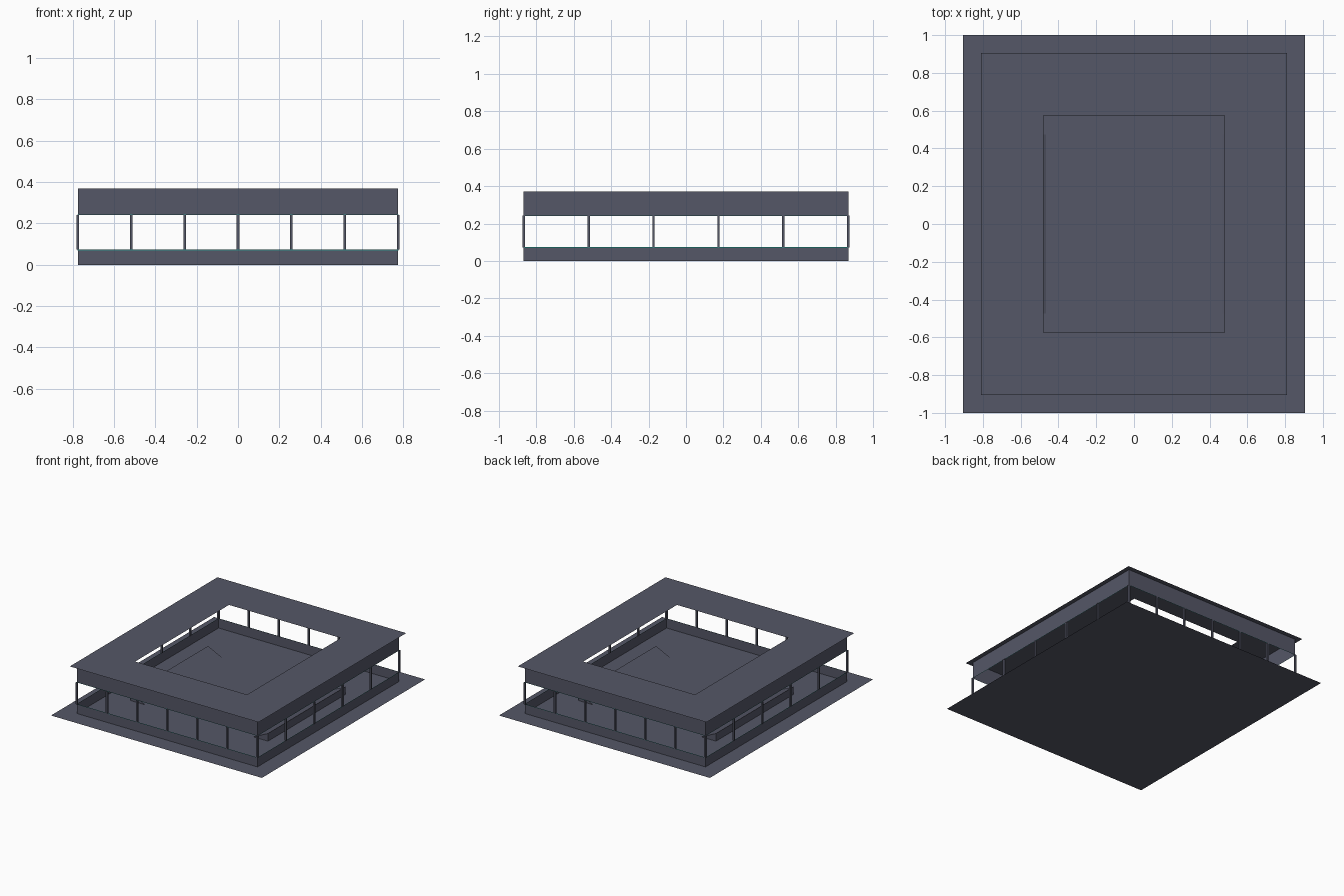
import bpy
import bmesh

cube = bpy.data.objects.get("Cube")
if cube:
    bpy.data.objects.remove(cube, do_unlink=True)

WALL_X, WALL_Y = 0.775, 0.868
SILL, LINTEL, TOP = 0.073, 0.242, 0.37


def material(name, rgb):
    m = bpy.data.materials.new(name)
    m.use_nodes = True
    m.diffuse_color = (*rgb, 1)
    m.node_tree.nodes["Principled BSDF"].inputs["Base Color"].default_value = (*rgb, 1)
    return m


slate = material("slate grey", (0.09, 0.095, 0.135))
teal = material("teal", (0.03, 0.3, 0.27))


def finish(name, bm, mat):
    mesh = bpy.data.meshes.new(name)
    bm.to_mesh(mesh)
    bm.free()
    mesh.materials.append(mat)
    obj = bpy.data.objects.new(name, mesh)
    bpy.context.collection.objects.link(obj)
    return obj


def ring(bm, x, y, z):
    return [bm.verts.new((sx * x, sy * y, z))
            for sx, sy in ((-1, -1), (1, -1), (1, 1), (-1, 1))]


def band(name, lower, upper, mat):
    """Four faces joining two rectangles given as (half x, half y, z)."""
    bm = bmesh.new()
    a, b = ring(bm, *lower), ring(bm, *upper)
    for i in range(4):
        j = (i + 1) % 4
        bm.faces.new((a[i], a[j], b[j], b[i]))
    return finish(name, bm, mat)


def wall(name, z0, z1, mat, grow=0.0):
    x, y = WALL_X + grow, WALL_Y + grow
    return band(name, (x, y, z0), (x, y, z1), mat)


# Ground sheet
bm = bmesh.new()
bm.faces.new(ring(bm, 0.905, 1.0, 0))
finish("ground_slab", bm, slate)

# Parapet, upper wall and flat roof with its courtyard opening
wall("lower_wall", 0, SILL, slate)
wall("upper_wall", LINTEL, TOP, slate)
band("roof", (0.81, 0.905, TOP), (0.48, 0.575, TOP), slate)

# Thin trim lines along the window gap
wall("sill_trim", SILL - 0.003, SILL + 0.001, teal, 0.001)
wall("lintel_trim", LINTEL - 0.001, LINTEL + 0.002, teal, 0.001)

# Window posts: six bays along x, five bays along y
spots = set()
for s in (-1, 1):
    spots |= {(-WALL_X + 2 * WALL_X * i / 6, s * WALL_Y) for i in range(7)}
    spots |= {(s * WALL_X, -WALL_Y + 2 * WALL_Y * i / 5) for i in range(1, 5)}
bm = bmesh.new()
for x, y in sorted(spots):
    post = bmesh.ops.create_cube(bm, size=1)["verts"]
    bmesh.ops.scale(bm, verts=post, vec=(0.013, 0.013, LINTEL - SILL))
    bmesh.ops.translate(bm, verts=post, vec=(x, y, (SILL + LINTEL) / 2))
finish("window_posts", bm, slate)

# Sloped stands on both long sides of the courtyard
for side, s in (("left", 1), ("right", -1)):
    bm = bmesh.new()
    ends = [[bm.verts.new((s * x, y, z)) for x, z in ((0.465, 0), (0.59, 0.06), (0.59, 0))]
            for y in (-0.475, 0.475)]
    for end in ends:
        bm.faces.new(end)
    for i in range(2):
        bm.faces.new((ends[0][i], ends[0][i + 1], ends[1][i + 1], ends[1][i]))
    bmesh.ops.recalc_face_normals(bm, faces=bm.faces)
    finish(side + "_stand", bm, slate)
